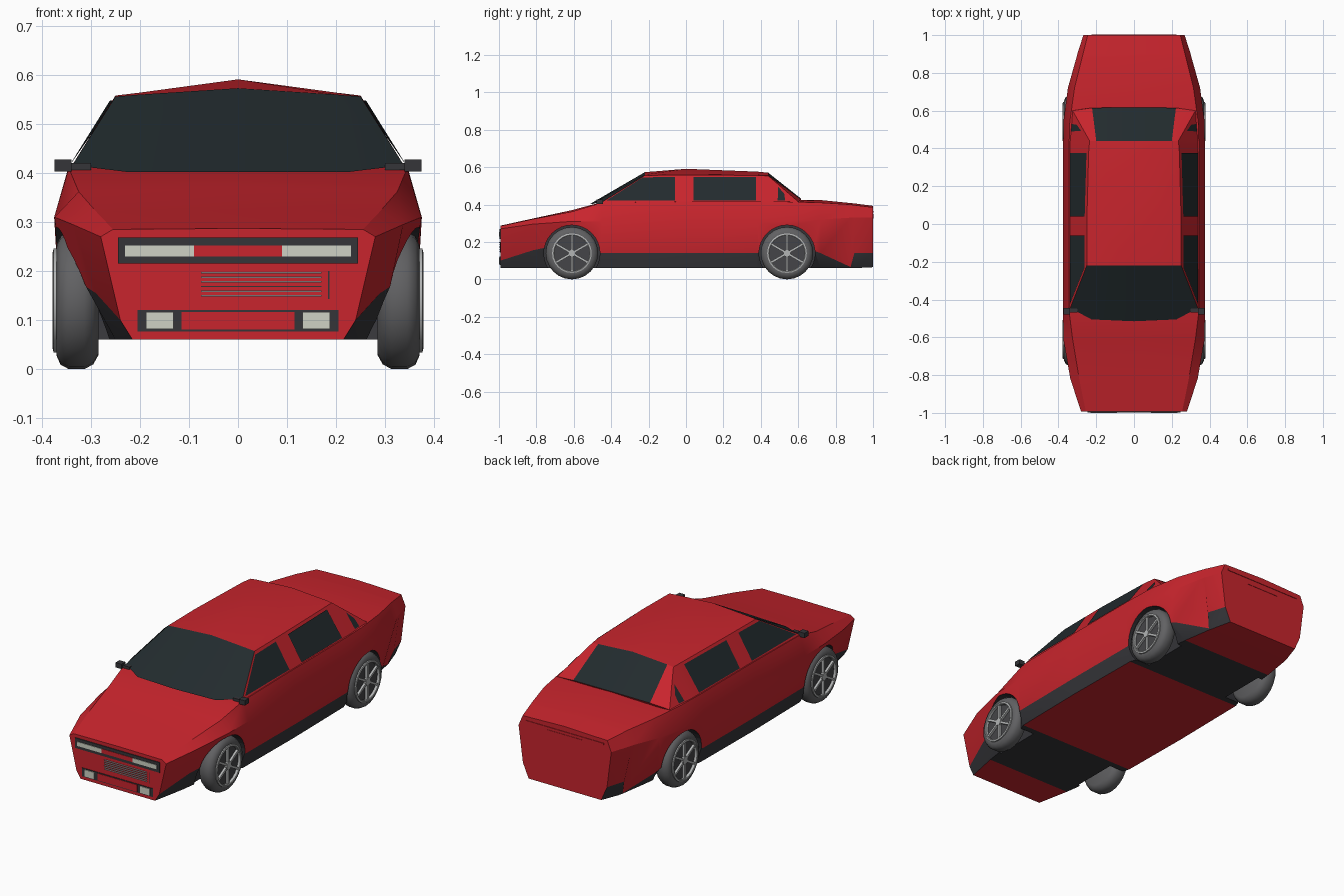
import bpy, bmesh, math
from mathutils import Vector, Matrix
from mathutils.bvhtree import BVHTree

if "Cube" in bpy.data.objects:
    bpy.data.objects.remove(bpy.data.objects["Cube"])


def mat(name, r, g, b):
    m = bpy.data.materials.new(name)
    m.diffuse_color = (r, g, b, 1)
    m.use_nodes = True
    m.node_tree.nodes["Principled BSDF"].inputs["Base Color"].default_value = m.diffuse_color
    return m


RED = mat("red_paint", 0.58, 0.018, 0.026)
DARK = mat("dark_trim", 0.035, 0.035, 0.04)
GLASS = mat("tinted_glass", 0.016, 0.024, 0.027)
LAMP = mat("lamp_lens", 0.62, 0.65, 0.56)
METAL = mat("rim_metal", 0.45, 0.46, 0.46)
RUBBER = mat("tyre_grey", 0.12, 0.12, 0.125)
SPACER = mat("wheel_dark", 0.06, 0.06, 0.065)


def finish(name, bm, mats, smooth=None, mirror=False):
    me = bpy.data.meshes.new(name)
    bm.to_mesh(me)
    bm.free()
    ob = bpy.data.objects.new(name, me)
    bpy.context.collection.objects.link(ob)
    for m in mats:
        me.materials.append(m)
    bpy.ops.object.select_all(action='DESELECT')
    ob.select_set(True)
    bpy.context.view_layer.objects.active = ob
    if smooth:
        bpy.ops.object.shade_smooth_by_angle(angle=math.radians(smooth))
    if mirror:
        ob.modifiers.new("mirror", 'MIRROR')
    return ob


def loft(name, halves, mats, pick, smooth):
    """Skin mirrored half-sections that each end on the centre line."""
    bm = bmesh.new()
    rings = [[bm.verts.new(p) for p in h + [(-x, y, z) for x, y, z in h[-2::-1]]] for h in halves]
    n = len(rings[0])
    for i in range(len(rings) - 1):
        a, b = rings[i], rings[i + 1]
        for j in range(n):
            k = (j + 1) % n
            bm.faces.new((a[j], a[k], b[k], b[j])).material_index = pick(i, j)
    bm.faces.new(rings[0])
    bm.faces.new(rings[-1])
    bmesh.ops.recalc_face_normals(bm, faces=bm.faces)
    return finish(name, bm, mats, smooth)


def add_box(bm, x0, x1, y0, y1, z0, z1, rot=None):
    m = Matrix.Translation(((x0 + x1) / 2, (y0 + y1) / 2, (z0 + z1) / 2)) @ \
        Matrix.Diagonal((x1 - x0, y1 - y0, z1 - z0, 1))
    bmesh.ops.create_cube(bm, size=1, matrix=rot @ m if rot else m)


def boxes(name, material, *dims, mirror=False):
    bm = bmesh.new()
    for d in dims:
        add_box(bm, *d)
    return finish(name, bm, [material], mirror=mirror)


def add_lathe(bm, profile, steps=24):
    """Spin (x, radius) points about the x axis."""
    vs = [bm.verts.new((x, 0, r)) for x, r in profile]
    es = [bm.edges.new(p) for p in zip(vs, vs[1:])]
    bmesh.ops.spin(bm, geom=vs + es, axis=(1, 0, 0), cent=(0, 0, 0),
                   angle=math.tau, steps=steps, use_merge=True)
    bmesh.ops.remove_doubles(bm, verts=bm.verts, dist=1e-5)
    bmesh.ops.recalc_face_normals(bm, faces=bm.faces)


# Lower body: y, sill, trim line, waist, shoulder, centre height
body_rows = [
    (-.993, (.215, .06), (.24, .10), (.28, .27), (.255, .285), .287),
    (-.82, (.25, .06), (.29, .155), (.337, .295), (.29, .322), .325),
    (-.61, (.28, .06), (.358, .20), (.374, .31), (.325, .362), .37),
    (-.45, (.345, .06), (.362, .14), (.375, .31), (.345, .41), .413),
    (-.05, (.35, .06), (.365, .14), (.375, .31), (.345, .415), .42),
    (.38, (.345, .06), (.363, .14), (.375, .31), (.345, .415), .42),
    (.54, (.29, .06), (.36, .20), (.374, .31), (.34, .415), .425),
    (.72, (.27, .06), (.335, .14), (.35, .32), (.315, .41), .424),
    (.88, (.245, .06), (.25, .066), (.305, .33), (.275, .40), .408),
    (.90, (.24, .06), (.273, .14), (.30, .33), (.27, .397), .406),
    (1.0, (.21, .065), (.243, .14), (.268, .33), (.245, .385), .393),
]
halves = [[(x, y, z) for x, z in pts] + [(0, y, top)] for y, *pts, top in body_rows]
body = loft("car_body", halves, [RED, DARK],
            lambda i, j: int(j in (0, 7) or (j == 8 and i in (1, 2, 5, 6))), 28)

# Wheel wells cut into the body
AXLES = (-.61, .54)
for y in AXLES:
    for s in (-1, 1):
        bm = bmesh.new()
        bmesh.ops.create_cone(bm, cap_ends=True, segments=32, radius1=.15, radius2=.15, depth=.26,
                              matrix=Matrix.Translation((s * .38, y, .14)) @ Matrix.Rotation(math.pi / 2, 4, 'Y'))
        for f in bm.faces:
            f.material_index = 1
        cutter = finish("well_cutter", bm, [RED, DARK])
        cutter.hide_render = True
        mod = body.modifiers.new("well", 'BOOLEAN')
        mod.operation, mod.object, mod.solver = 'DIFFERENCE', cutter, 'EXACT'
        bpy.context.view_layer.objects.active = body
        bpy.ops.object.modifier_apply(modifier="well")
        bpy.data.objects.remove(cutter)

# Cabin: base, roof edge, glass edge, centre; front and rear glass are faces of it
cabin_rows = [
    [(.345, -.45, .405), (.338, -.445, .416), (.225, -.505, .402), (0, -.515, .402)],
    [(.345, -.22, .405), (.25, -.22, .556), (.2, -.22, .56), (0, -.22, .573)],
    [(.345, 0, .405), (.25, 0, .558), (.2, 0, .564), (0, 0, .591)],
    [(.345, .38, .405), (.24, .38, .556), (.2, .38, .56), (0, .38, .576)],
    [(.345, .44, .405), (.235, .44, .553), (.2, .44, .557), (0, .44, .57)],
    [(.335, .60, .40), (.325, .60, .415), (.222, .615, .428), (0, .617, .43)],
]
cabin = loft("cabin", cabin_rows, [RED, GLASS],
             lambda i, j: int((i == 0 and 1 <= j <= 4) or (i == 4 and j in (2, 3))), 25)

# Side windows laid just outside the cabin walls
tree = BVHTree.FromPolygons([v.co for v in cabin.data.vertices],
                            [p.vertices[:] for p in cabin.data.polygons])


def side_window(name, outline):
    bm = bmesh.new()
    vs = []
    for y, z in outline:
        hit = tree.ray_cast(Vector((1, y, z)), Vector((-1, 0, 0)))[0]
        vs.append(bm.verts.new(hit + Vector((.004, 0, .002))))
    bm.faces.new(vs)
    finish(name, bm, [GLASS], mirror=True)


side_window("front_side_window", [(-.425, .42), (-.06, .42), (-.06, .546), (-.232, .543)])
side_window("rear_side_window", [(.04, .42), (.375, .42), (.375, .545), (.04, .546)])
side_window("quarter_window", [(.49, .42), (.53, .42), (.525, .457), (.493, .492)])

# Nose: headlamp bar, lower lamp bar, grille bars
boxes("headlamp_frame", DARK, (-.245, .245, -.997, -.98, .215, .268))
boxes("headlamp_centre", RED, (-.09, .09, -.999, -.98, .23, .252))
boxes("headlamps", LAMP, (.09, .23, -1.0, -.98, .23, .252), mirror=True)
boxes("lower_lamp_frame", DARK, (-.205, .205, -.996, -.98, .077, .121))
boxes("lower_lamp_centre", RED, (-.115, .115, -.998, -.98, .081, .117))
boxes("lower_lamps", LAMP, (.132, .188, -1.0, -.98, .082, .117), mirror=True)
boxes("grille_bars", METAL, *[(-.075, .17, -.999, -.98, .148 + .0095 * i, .151 + .0095 * i) for i in range(6)])
boxes("grille_edge", DARK, (.184, .187, -.995, -.98, .143, .2))

# Tail: thin lip and raised centre panel
boxes("tail_lip", RED, (-.225, .225, .985, 1.003, .357, .366))
boxes("tail_panel", RED, (-.10, .10, .985, 1.002, .325, .35))

# Door mirrors
boxes("door_mirrors", DARK, (.34, .374, -.478, -.445, .403, .428),
      (.30, .342, -.468, -.448, .406, .42), mirror=True)

# Wheels, built on the right and mirrored
for label, y in zip(("front", "rear"), AXLES):
    bm = bmesh.new()
    add_lathe(bm, [(.285, 0), (.285, .112), (.295, .13), (.313, .14), (.345, .14),
                   (.362, .131), (.37, .113), (.37, .104), (.36, .10)])
    tyre = finish(label + "_tyres", bm, [RUBBER], 40, True)
    bm = bmesh.new()
    add_lathe(bm, [(.362, 0), (.362, .103)])
    disc = finish(label + "_wheel_discs", bm, [SPACER], None, True)
    bm = bmesh.new()
    add_lathe(bm, [(.36, .094), (.376, .094), (.378, .098), (.376, .106), (.36, .106)])
    add_lathe(bm, [(.36, .02), (.376, .02), (.376, 0)], 12)
    for k in range(6):
        add_box(bm, .362, .374, -.006, .006, .015, .097, Matrix.Rotation(k * math.pi / 3, 4, 'X'))
    rim = finish(label + "_rims", bm, [METAL], 30, True)
    for ob in (tyre, disc, rim):
        ob.location = (0, y, .14)
